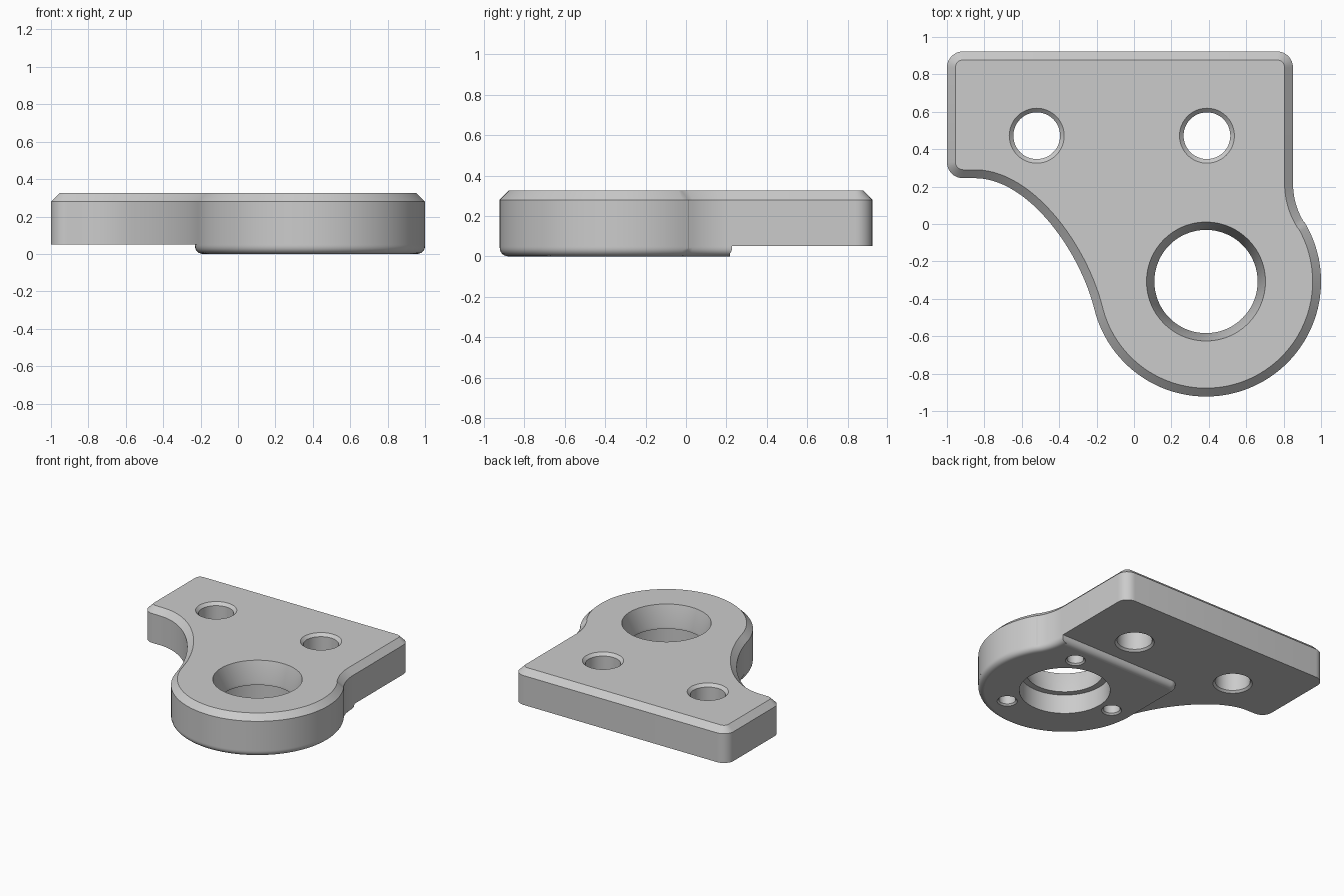
import bpy, bmesh, math
from mathutils import Vector
from mathutils.geometry import interpolate_bezier

if "Cube" in bpy.data.objects:
    bpy.data.objects.remove(bpy.data.objects["Cube"])

TOP, STEP, CHAMFER = 0.325, 0.05, 0.045
CENTRE, RADIUS = Vector((0.385, -0.3075)), 0.615

grey = bpy.data.materials.new("light grey metal")
grey.use_nodes = True
grey.diffuse_color = (0.6, 0.6, 0.6, 1)
grey.node_tree.nodes["Principled BSDF"].inputs["Base Color"].default_value = (0.6, 0.6, 0.6, 1)


def arc(c, r, a0, a1, n):
    """Points on an arc, angles in degrees."""
    angles = [math.radians(a0 + (a1 - a0) * i / n) for i in range(n + 1)]
    return [Vector((c[0] + r * math.cos(a), c[1] + r * math.sin(a))) for a in angles]


def clean(points):
    """Drop repeated points from a closed outline."""
    return [p for i, p in enumerate(points) if (p - points[i - 1]).length > 1e-3]


def inset(points, d):
    """Mitred inward offset of a counter-clockwise outline."""
    result = []
    for i, p in enumerate(points):
        e0 = (p - points[i - 1]).normalized()
        e1 = (points[(i + 1) % len(points)] - p).normalized()
        n0, n1 = Vector((-e0.y, e0.x)), Vector((-e1.y, e1.x))
        result.append(p + (n0 + n1) * d / (1 + n0.dot(n1)))
    return result


def loft(bm, rings):
    """Closed solid through equal-length rings of 3D points, bottom to top."""
    loops = [[bm.verts.new(p) for p in ring] for ring in rings]
    n = len(loops[0])
    for low, high in zip(loops, loops[1:]):
        for i in range(n):
            j = (i + 1) % n
            bm.faces.new((low[i], low[j], high[j], high[i]))
    bm.faces.new(loops[0][::-1])
    bm.faces.new(loops[-1])


def make_object(name, bm):
    bmesh.ops.recalc_face_normals(bm, faces=bm.faces)
    mesh = bpy.data.meshes.new(name)
    bm.to_mesh(mesh)
    bm.free()
    mesh.materials.append(grey)
    obj = bpy.data.objects.new(name, mesh)
    bpy.context.collection.objects.link(obj)
    return obj


def outline_solid(name, outline, levels):
    """Stack of outline rings, each level an (inset, z) pair."""
    bm = bmesh.new()
    loft(bm, [[(p.x, p.y, z) for p in inset(outline, d)] for d, z in levels])
    return make_object(name, bm)


# Shared curves: round nose and the concave blend on the +x side
nose_end = 31
blend = arc((1.25, 0.218), 0.4, 180 + nose_end, 180, 10)

# Plate outline, counter-clockwise
join = arc(CENTRE, RADIUS, 194, 194, 1)[0]
swoop = interpolate_bezier(Vector((-0.85, 0.245)), Vector((-0.57, 0.245)),
                           join + Vector((-0.08, 0.32)), join, 28)
corner = 0.085
plate_outline = clean(
    arc(CENTRE, RADIUS, 194, 360 + nose_end, 72) + blend
    + arc((0.85 - corner, 0.9225 - corner), corner, 0, 90, 8)
    + arc((-1 + corner, 0.9225 - corner), corner, 90, 180, 8)
    + arc((-1 + corner, 0.245 + corner), corner, 180, 270, 8)
    + [Vector(p[:2]) for p in swoop])
plate = outline_solid("mounting_plate", plate_outline,
                      [(0, STEP), (0, TOP - CHAMFER), (CHAMFER, TOP)])

# Raised pad under the nose, with a rounded lower edge
left, back, r = CENTRE.x - RADIUS, 0.228, 0.07
pad_outline = clean(
    arc(CENTRE, RADIUS, 180, 360 + nose_end, 76) + blend
    + [Vector((0.85, back))]
    + arc((left + r, back - r), r, 90, 180, 8))
fillet = 0.042
steps = [math.radians(90 * i / 6) for i in range(7)]
levels = [(fillet * (1 - math.sin(a)), fillet * (1 - math.cos(a))) for a in steps]
pad = outline_solid("lower_pad", pad_outline, levels + [(0, STEP)])

# Turned cutters for every hole
cut = bmesh.new()


def drill(x, y, profile, n=64):
    loft(cut, [[(p.x, p.y, z) for p in arc((x, y), rad, 0, 360, n)[:-1]] for rad, z in profile])


# Main bore: straight from below, a ledge, then a taper to the top
drill(CENTRE.x, CENTRE.y, [(0.323, -0.02), (0.323, 0.15), (0.276, 0.15),
                           (0.276, 0.17), (0.3234, TOP + 0.02)], 96)
# Two through holes with chamfered rims
for x in (-0.52, 0.39):
    drill(x, 0.472, [(0.16, STEP - 0.02), (0.125, STEP + 0.015),
                     (0.125, TOP - 0.022), (0.167, TOP + 0.02)], 48)
# Three blind holes around the bore
for p in arc(CENTRE, 0.435, 60, 300, 2):
    drill(p.x, p.y, [(0.092, -0.02), (0.06, 0.012), (0.06, 0.17)], 32)
cutter = make_object("hole_cutter", cut)
cutter.hide_render = True

for obj in (plate, pad):
    bpy.ops.object.select_all(action='DESELECT')
    obj.select_set(True)
    bpy.context.view_layer.objects.active = obj
    mod = obj.modifiers.new("holes", 'BOOLEAN')
    mod.operation, mod.solver, mod.object = 'DIFFERENCE', 'EXACT', cutter
    bpy.ops.object.modifier_apply(modifier=mod.name)
    bpy.ops.object.shade_smooth_by_angle(angle=math.radians(30))
    # Level faces stay truly flat
    for face in obj.data.polygons:
        if abs(face.normal.z) > 0.999:
            face.use_smooth = False

bpy.data.objects.remove(cutter)
